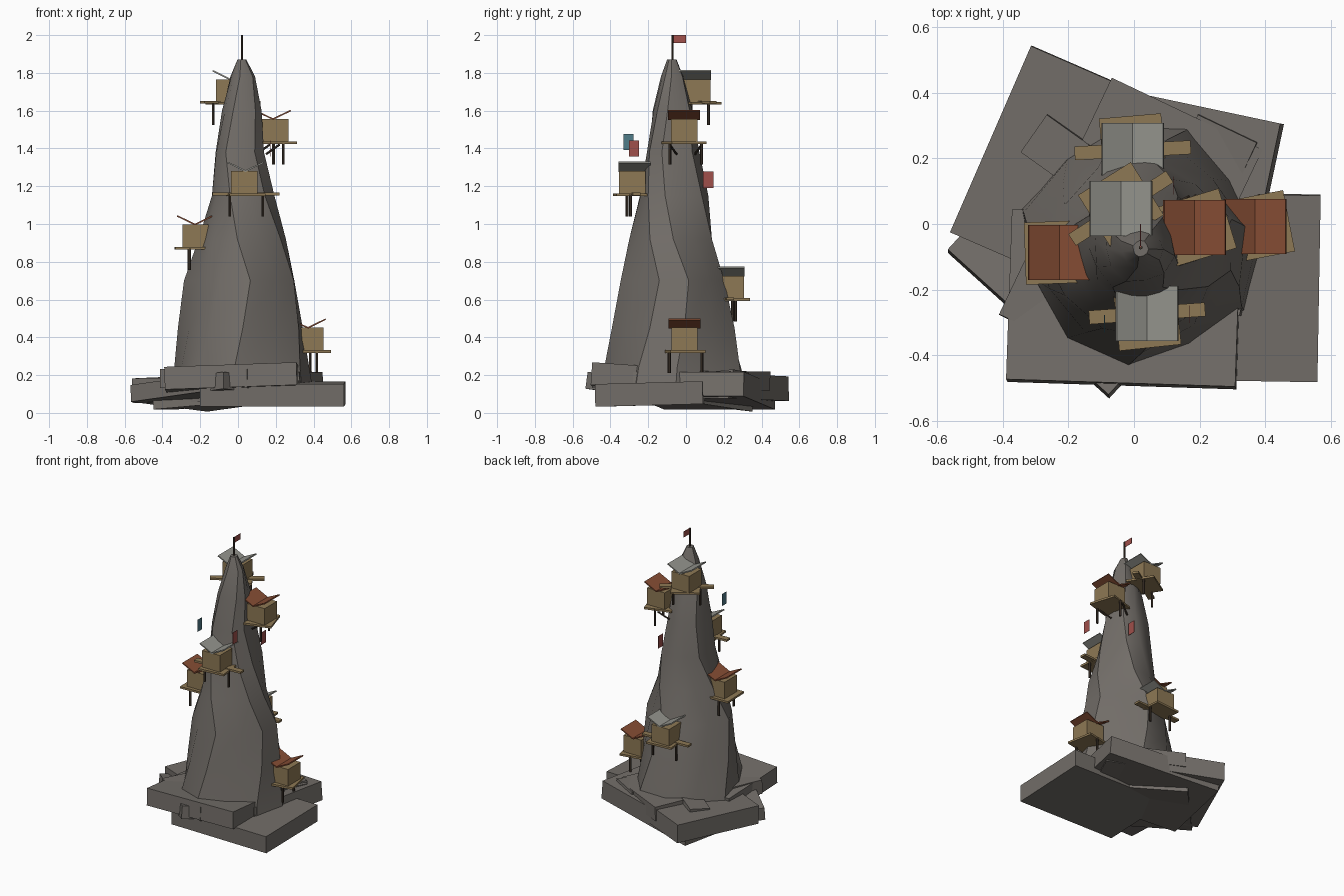
import bpy, bmesh, math, random
from mathutils import Vector, Matrix

if "Cube" in bpy.data.objects:
    bpy.data.objects.remove(bpy.data.objects["Cube"])

random.seed(4)
R = math.radians


def mat(name, c):
    m = bpy.data.materials.new(name)
    m.diffuse_color = (*c, 1)
    m.use_nodes = True
    m.node_tree.nodes["Principled BSDF"].inputs["Base Color"].default_value = m.diffuse_color
    return m


ROCK = mat("rock", (0.17, 0.155, 0.14))
WOOD = mat("wood", (0.27, 0.19, 0.09))
DARK = mat("dark_timber", (0.05, 0.035, 0.025))
RED = mat("red_tile", (0.24, 0.075, 0.035))
SLATE = mat("slate", (0.3, 0.3, 0.27))
CLOTH_R = mat("red_cloth", (0.35, 0.08, 0.07))
CLOTH_B = mat("blue_cloth", (0.08, 0.2, 0.25))


def make(name, bm, m):
    me = bpy.data.meshes.new(name)
    bmesh.ops.recalc_face_normals(bm, faces=bm.faces)
    bm.to_mesh(me)
    bm.free()
    me.materials.append(m)
    ob = bpy.data.objects.new(name, me)
    bpy.context.collection.objects.link(ob)
    return ob


def box(name, loc, size, m, rz=0, rx=0, ry=0):
    bm = bmesh.new()
    M = (Matrix.Translation(loc) @ Matrix.Rotation(R(rz), 4, 'Z')
         @ Matrix.Rotation(R(rx), 4, 'X') @ Matrix.Rotation(R(ry), 4, 'Y')
         @ Matrix.Diagonal((*size, 1)))
    bmesh.ops.create_cube(bm, size=1, matrix=M)
    return make(name, bm, m)


def rod(name, a, b, r, m):
    a, b = Vector(a), Vector(b)
    d = b - a
    bm = bmesh.new()
    M = Matrix.Translation((a + b) / 2) @ d.to_track_quat('Z', 'Y').to_matrix().to_4x4()
    bmesh.ops.create_cone(bm, cap_ends=True, segments=6, radius1=r, radius2=r,
                          depth=d.length, matrix=M)
    return make(name, bm, m)


# Rock spire: lofted, twisting ribbed rings (z, cx, cy, rx, ry, twist)
rings = [(0.12, .02, -.055, .37, .385, 0), (0.24, .02, -.06, .35, .365, 2),
         (0.45, .015, -.065, .32, .315, 10), (0.70, .015, -.072, .285, .268, 18),
         (0.92, .022, -.075, .228, .218, 2), (1.15, .025, -.065, .17, .185, -14),
         (1.38, .01, -.068, .138, .145, -24), (1.60, .017, -.07, .106, .108, -14),
         (1.78, .024, -.073, .065, .06, -4), (1.87, .02, -.075, .024, .025, -4)]
rib = [1.03, .94, 1.04, .99, .93, 1.04, .95, 1.0, 1.04, .95, 1.02]
N = len(rib)
bm = bmesh.new()
loops = []
for z, cx, cy, rx, ry, tw in rings:
    loop = []
    for i in range(N):
        a = math.tau * i / N + R(tw)
        k = rib[i] * random.uniform(0.98, 1.02)
        loop.append(bm.verts.new((cx + rx * k * math.cos(a), cy + ry * k * math.sin(a), z)))
    loops.append(loop)
for lo, hi in zip(loops, loops[1:]):
    for i in range(N):
        j = (i + 1) % N
        bm.faces.new((lo[i], lo[j], hi[j], hi[i]))
bm.faces.new(loops[0][::-1])
bm.faces.new(loops[-1])
spire = make("rock_spire", bm, ROCK)
bpy.context.view_layer.objects.active = spire
spire.select_set(True)
bpy.ops.object.shade_smooth_by_angle(angle=R(34))

# Tilted foundation slabs: location, size, rz, rx, ry
slabs = [((-.07, .10, .13), (.80, .62, .13), -23.5, 1, -1),
         ((-.01, -.025, .175), (.51, .80, .10), -25.5, -1, 0),
         ((-.03, -.23, .178), (.70, .52, .12), -2, -4, -2),
         ((.185, -.19, .10), (.76, .57, .12), -1, 1.5, 0),
         ((0, .095, .118), (.80, .60, .13), -12, 0, -5),
         ((-.12, -.085, .112), (.665, .60, .09), -42.6, -5, -6)]
for i, (loc, size, rz, rx, ry) in enumerate(slabs):
    box(f"base_slab_{i + 1}", loc, size, ROCK, rz, rx, ry)
# Small rubble at the foot
for i, (x, y, rz) in enumerate([(-.22, .22, -35), (.26, .23, -25)]):
    box(f"rubble_{i + 1}", (x, y, .175), (.2, .14, .08), ROCK, rz, 6, -5)


# Hut on a plank deck with a butterfly roof
def hut(i, x, y, z, out, rz, roof, beam=0, brace=False):
    ox, oy = out
    bx, by = x + .008 + .004 * ox, y + .012 * oy
    if oy:
        bx = x - .006
    n = f"hut_{i}_"
    box(n + "deck", (x + .01 * ox, y + .01 * oy, z), (.19, .19, .014), WOOD, rz)
    if beam:
        box(n + "walkway", (x, y, z + .004), (.355, .042, .014), WOOD, beam)
    box(n + "body", (bx, by, z + .066), (.14, .14, .12), WOOD)
    for s in (-1, 1):
        box(n + "roof_panel", (x + s * .047, y, z + .148), (.105, .168, .008), roof, 0, 0, -s * 26)
        # Posts under the deck
        t = Vector((-oy, ox, 0)) * (s * .088)
        o = Vector((ox, oy, 0))
        p = Vector((x, y, z)) + Matrix.Rotation(R(rz), 3, 'Z') @ (t + o * .03)
        rod(n + "post", p - Vector((0, 0, .115)), p, .008, DARK)
        if brace:
            rod(n + "brace", p - Vector((0, 0, .01)) - o * .02,
                p - Vector((0, 0, .06)) - o * .09 - t * .4, .006, DARK)


hut(1, -.04, .048, 1.64, (0, 1), 32, SLATE, 33)
hut(2, .185, -.01, 1.43, (1, 0), 17, RED, 0, True)
hut(3, .04, -.273, 1.155, (0, -1), 6, SLATE, 4)
hut(4, -.228, -.087, .872, (-1, 0), 2, RED)
hut(5, -.004, .225, .60, (0, 1), 5, SLATE, 3)
hut(6, .37, -.008, .325, (1, 0), 11, RED)

# Summit flag and loose pennants
rod("flag_pole", (.02, -.072, 1.8), (.02, -.072, 2.0), .006, DARK)
for i, (x, y, z, w, h, m) in enumerate([
        (.02, -.035, 1.98, .07, .042, CLOTH_R), (-.09, -.305, 1.433, .053, .085, CLOTH_B),
        (.17, -.275, 1.40, .053, .085, CLOTH_R), (.12, .117, 1.235, .055, .088, CLOTH_R)]):
    box(f"flag_{i + 1}", (x, y, z), (.002, w, h), m)
